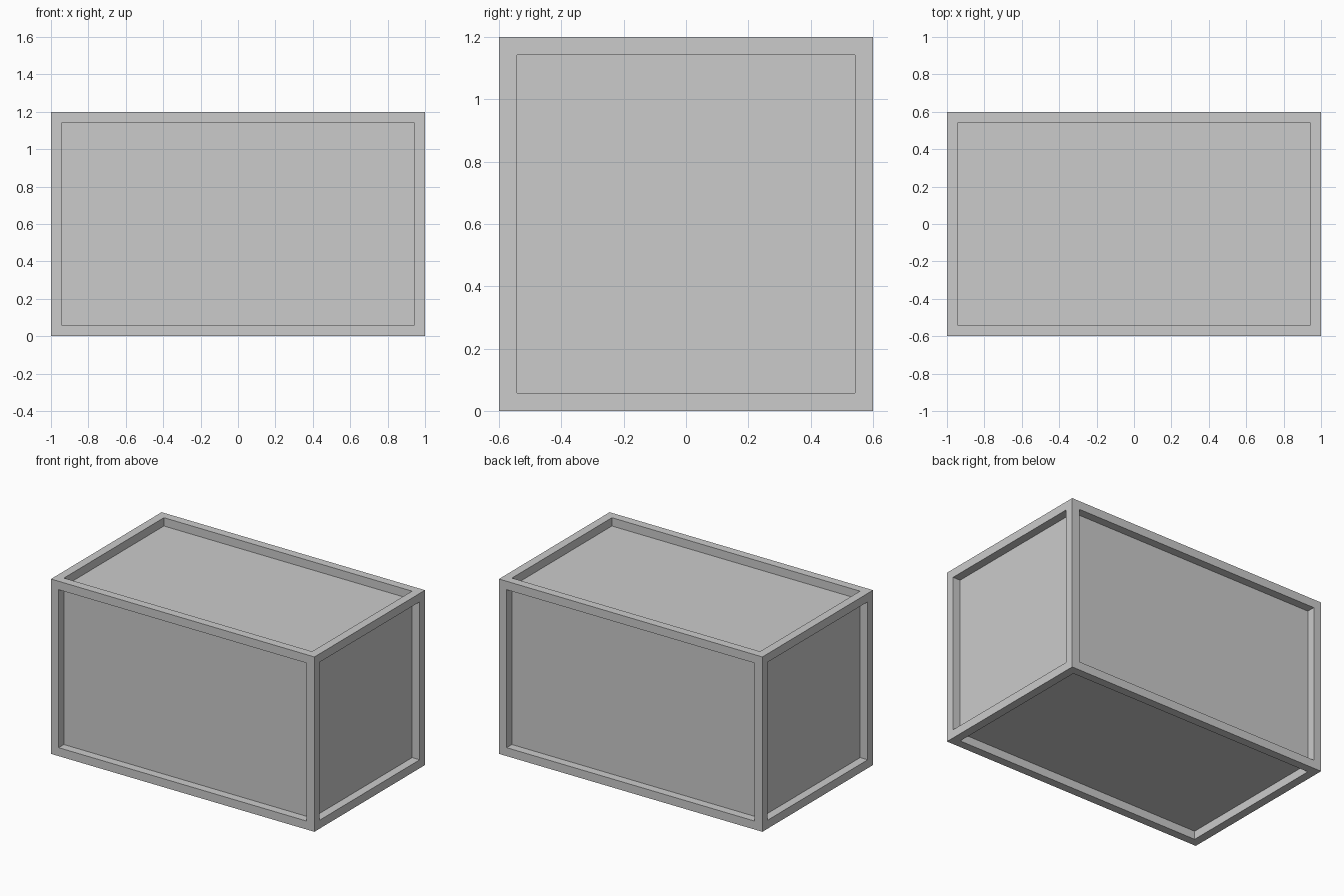
import bpy, bmesh
from mathutils import Matrix

if "Cube" in bpy.data.objects:
    bpy.data.objects.remove(bpy.data.objects["Cube"])

SIZE = (2.0, 1.2, 1.2)
RIM = 0.058      # width of the frame around each panel
DEPTH = 0.057    # how far each panel sits back

# Crate body: a block with all six faces inset and sunk to leave an edge frame
bm = bmesh.new()
bmesh.ops.create_cube(bm, size=1.0,
                      matrix=Matrix.Translation((0, 0, SIZE[2] / 2)) @ Matrix.Diagonal((*SIZE, 1)))
panels = list(bm.faces)
bmesh.ops.inset_individual(bm, faces=panels, thickness=RIM, use_even_offset=True)

# Sink each panel with straight side walls
for panel in panels:
    normal = panel.normal.copy()
    result = bmesh.ops.extrude_discrete_faces(bm, faces=[panel])
    for face in result["faces"]:
        bmesh.ops.translate(bm, verts=face.verts, vec=-normal * DEPTH)

bmesh.ops.recalc_face_normals(bm, faces=bm.faces)
mesh = bpy.data.meshes.new("crate")
bm.to_mesh(mesh)
bm.free()
bpy.context.collection.objects.link(bpy.data.objects.new("crate", mesh))
